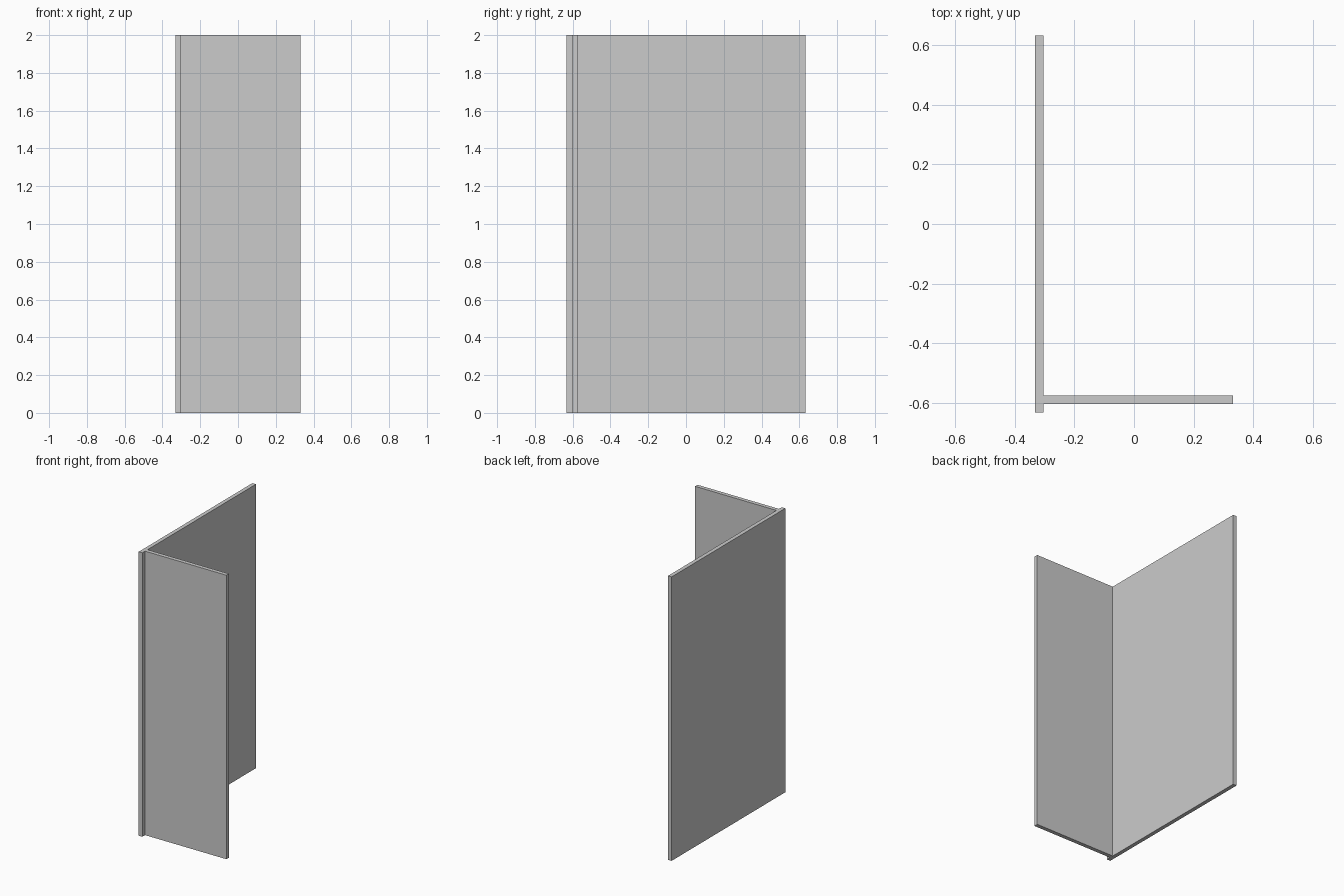
import bpy

if "Cube" in bpy.data.objects:
    bpy.data.objects.remove(bpy.data.objects["Cube"])


def panel(name, x0, x1, y0, y1, z0=0.0, z1=2.0):
    """Upright flat board given by its extents."""
    bpy.ops.mesh.primitive_cube_add(
        size=1, location=((x0 + x1) / 2, (y0 + y1) / 2, (z0 + z1) / 2))
    ob = bpy.context.object
    ob.name = name
    ob.scale = (x1 - x0, y1 - y0, z1 - z0)
    bpy.ops.object.transform_apply(location=False, rotation=False, scale=True)
    return ob


HALF_X, HALF_Y, THICK = 0.331, 0.632, 0.028

# Long board on the left, running front to back
panel("long_panel", -HALF_X, -HALF_X + THICK, -HALF_Y, HALF_Y)

# Short board butting against it, set back slightly from the front edge
panel("short_panel", -HALF_X + THICK, HALF_X, -0.602, -0.602 + THICK)
